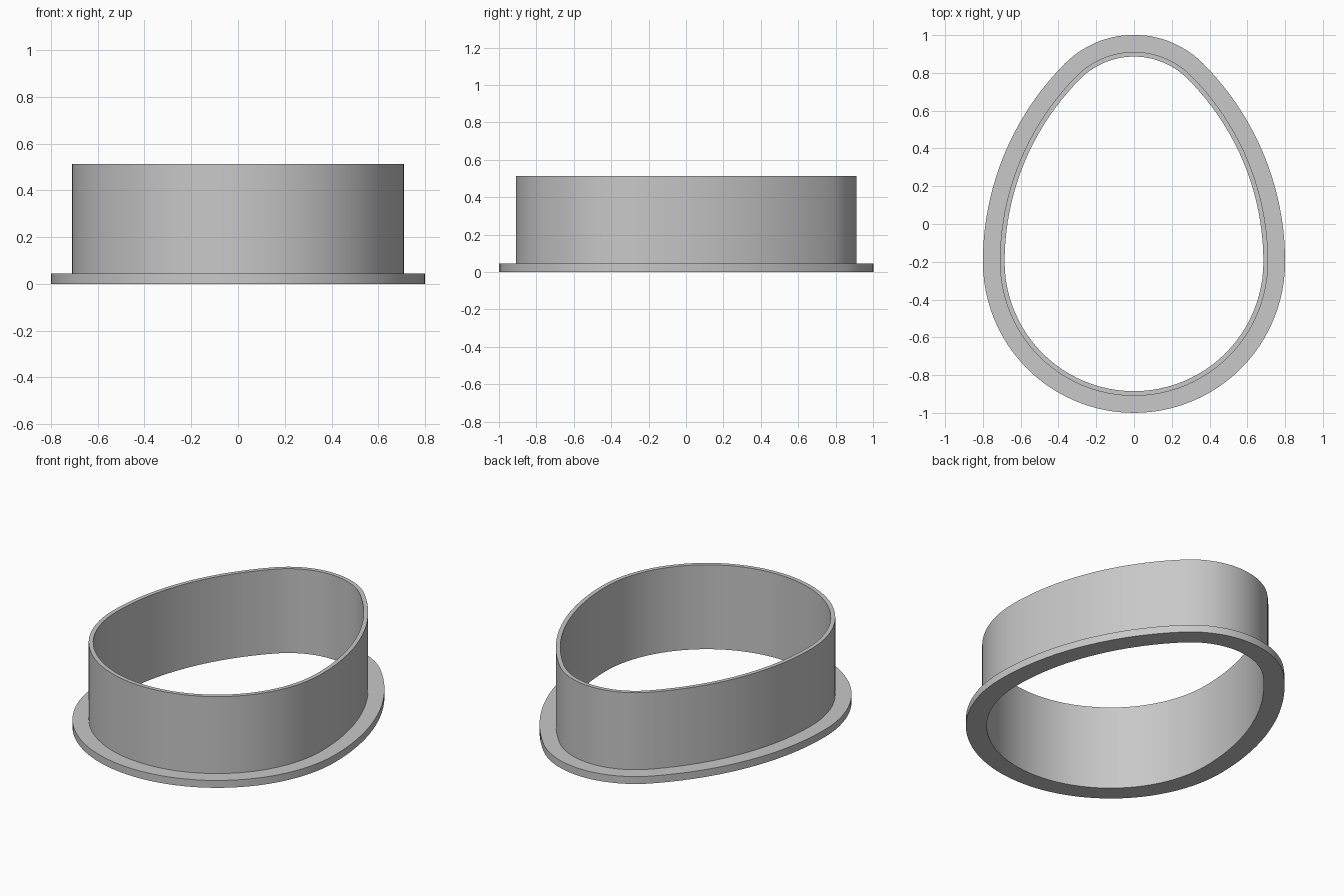
import bpy, bmesh
from math import radians, sin, cos, sqrt

cube = bpy.data.objects.get("Cube")
if cube:
    bpy.data.objects.remove(cube, do_unlink=True)

R = 0.685          # radius of the round end of the opening
BASE_Y = -0.2      # centre line of the round end
TIP_R = R * (2 - sqrt(2))

# Egg outline from tangent arcs: centre x, centre y, radius, start, end, steps
ARCS = [
    (0, BASE_Y, R, 180, 360, 48),
    (-R, BASE_Y, 2 * R, 0, 45, 20),
    (0, BASE_Y + R, TIP_R, 45, 135, 28),
    (R, BASE_Y, 2 * R, 135, 180, 20),
]

# Wall and flange cross-section: outward offset from the opening, height
SECTION = [(0, 0), (0.115, 0), (0.115, 0.045), (0.025, 0.045), (0.025, 0.514), (0, 0.514)]


def egg_outline(offset):
    points = []
    for cx, cy, radius, start, end, steps in ARCS:
        for i in range(steps):
            a = radians(start + (end - start) * i / steps)
            points.append((cx + (radius + offset) * cos(a), cy + (radius + offset) * sin(a)))
    return points


# Sweep the cross-section around the egg outline
bm = bmesh.new()
rings = [[bm.verts.new((x, y, z)) for x, y in egg_outline(d)] for d, z in SECTION]
for k, ring in enumerate(rings):
    following = rings[(k + 1) % len(rings)]
    for i in range(len(ring)):
        j = (i + 1) % len(ring)
        bm.faces.new((ring[i], ring[j], following[j], following[i]))
bmesh.ops.recalc_face_normals(bm, faces=bm.faces)
mesh = bpy.data.meshes.new("egg_cutter")
bm.to_mesh(mesh)
bm.free()

cutter = bpy.data.objects.new("egg_cutter", mesh)
bpy.context.collection.objects.link(cutter)

# Plain grey material
grey = bpy.data.materials.new("plain_grey")
grey.use_nodes = True
colour = (0.58, 0.58, 0.58, 1)
grey.diffuse_color = colour
grey.node_tree.nodes["Principled BSDF"].inputs["Base Color"].default_value = colour
mesh.materials.append(grey)

# Smooth curved walls, crisp rims
bpy.ops.object.select_all(action="DESELECT")
cutter.select_set(True)
bpy.context.view_layer.objects.active = cutter
bpy.ops.object.shade_smooth_by_angle(angle=radians(30))
